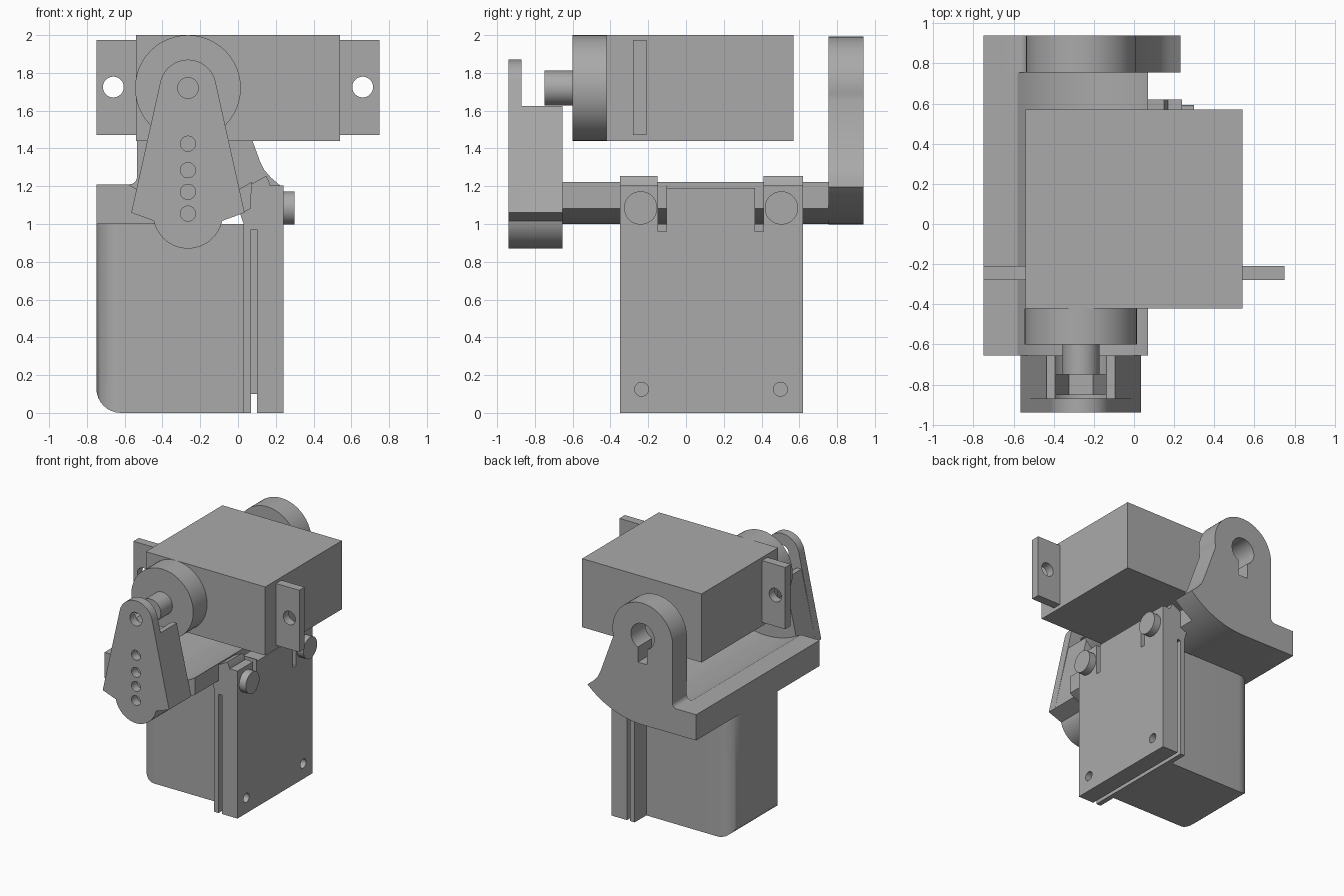
import bpy, bmesh, math
from mathutils import Vector, Matrix

if "Cube" in bpy.data.objects:
    bpy.data.objects.remove(bpy.data.objects["Cube"], do_unlink=True)

GREY = (0.40, 0.40, 0.40, 1)
mat = bpy.data.materials.new("plain_grey")
mat.use_nodes = True
mat.diffuse_color = GREY
mat.node_tree.nodes["Principled BSDF"].inputs["Base Color"].default_value = GREY

AX, AZ = -0.265, 1.72   # tilt axis, parallel to y


def make(name, bm):
    bmesh.ops.recalc_face_normals(bm, faces=bm.faces)
    me = bpy.data.meshes.new(name)
    bm.to_mesh(me)
    bm.free()
    me.materials.append(mat)
    ob = bpy.data.objects.new(name, me)
    bpy.context.collection.objects.link(ob)
    return ob


def box(name, x, y, z):
    bm = bmesh.new()
    bmesh.ops.create_cube(bm, size=1)
    for v in bm.verts:
        v.co = [r[0] + (c + 0.5) * (r[1] - r[0]) for c, r in zip(v.co, (x, y, z))]
    return make(name, bm)


def prism(name, pts, y0, y1):
    """Extrude an x-z outline along y."""
    bm = bmesh.new()
    face = bm.faces.new([bm.verts.new((x, y0, z)) for x, z in pts])
    new = bmesh.ops.extrude_face_region(bm, geom=[face])["geom"]
    bmesh.ops.translate(bm, vec=(0, y1 - y0, 0),
                        verts=[g for g in new if isinstance(g, bmesh.types.BMVert)])
    return make(name, bm)


def rod(name, axis, a, b, u, v, r):
    """Cylinder along x or y from a to b, centred on the other two coordinates."""
    bm = bmesh.new()
    rot = Matrix.Rotation(math.pi / 2, 4, "Y" if axis == "x" else "X")
    bmesh.ops.create_cone(bm, cap_ends=True, segments=48, radius1=r, radius2=r,
                          depth=b - a, matrix=rot)
    m = (a + b) / 2
    bmesh.ops.translate(bm, verts=bm.verts, vec=(m, u, v) if axis == "x" else (u, m, v))
    return make(name, bm)


def arc(cx, cz, r, a0, a1, n=24):
    angles = [math.radians(a0 + (a1 - a0) * i / n) for i in range(n + 1)]
    return [(cx + r * math.cos(t), cz + r * math.sin(t)) for t in angles]


def bake(ob):
    bpy.context.view_layer.update()
    dg = bpy.context.evaluated_depsgraph_get()
    me = bpy.data.meshes.new_from_object(ob.evaluated_get(dg))
    ob.modifiers.clear()
    ob.data = me


def cut(ob, *cutters):
    for c in cutters:
        mod = ob.modifiers.new("cut", "BOOLEAN")
        mod.solver = "EXACT"
        mod.object = c
        bake(ob)
        bpy.data.objects.remove(c, do_unlink=True)
    return ob


# Upper servo: case, ears, gear boss and shaft
box("servo_case", (-0.54, 0.54), (-0.42, 0.57), (1.44, 2.0))
for side, s in (("right", -1), ("left", 1)):
    ear = box(side + "_servo_ear", sorted((s * 0.53, s * 0.75)), (-0.28, -0.21), (1.47, 1.975))
    cut(ear, rod("cutter", "y", -0.4, -0.1, s * 0.66, 1.725, 0.055))
rod("gear_boss", "y", -0.6, -0.42, AX, AZ, 0.28)
rod("servo_shaft", "y", -0.75, -0.6, AX, AZ, 0.092)

# Front arm: tapered face plate with screw holes
foot = arc(AX, 1.055, 0.185, 192, 348)
outline = arc(AX, AZ, 0.15, 10, 170) + [(-0.565, 1.06)] + foot + [(0.035, 1.06)]
arm = prism("front_arm_plate", outline, -0.94, -0.87)
cut(arm, rod("cutter", "y", -1, -0.8, AX, AZ, 0.055))
for z in (1.425, 1.285, 1.17, 1.055):
    cut(arm, rod("cutter", "y", -1, -0.8, AX, z, 0.04))

# Front arm: thick lower part with shaft saddle and horn pocket
low = [(-0.565, 1.06)] + foot + [(0.035, 1.06), (-0.095, 1.625), (-0.435, 1.625)]
block = prism("front_arm_block", low, -0.87, -0.655)
cut(block, rod("cutter", "y", -0.88, -0.6, AX, AZ, 0.16),
    prism("cutter", [(AX - 0.135, 1.7), (AX - 0.06, 1.1), (AX + 0.06, 1.1), (AX + 0.135, 1.7)],
          -0.85, -0.75))

# Cradle floor, hollowed and rounded about the tilt axis
floor = ([(-0.75, 1.0)] + arc(AX, AZ, 0.72, 270, 297.7) +
         arc(AX, AZ, 0.6, 304, 238.2) + [(-0.75, 1.21)])
prism("cradle_floor", floor, -0.655, 0.755)

# Rear arm with sector-shaped foot and keyhole
rear = ([(-0.75, 1.0)] + arc(AX, AZ, 0.722, 270, 313.5) +
        [(0.175, 1.245), (0.14, 1.285), (0.115, 1.335)] +
        arc(AX, AZ, 0.272, -14, 180) + arc(-0.575, 1.25, 0.04, 0, -90, 8) + [(-0.75, 1.21)])
cut(prism("rear_arm", rear, 0.755, 0.94),
    rod("cutter", "y", 0.7, 1, AX, AZ, 0.105),
    box("cutter", (AX - 0.042, AX + 0.042), (0.7, 1), (1.5, 1.7)))

# Lower housing with rounded outer edges
house = box("lower_housing", (-0.75, 0.035), (-0.2, 0.47), (0, 1.0))
bm = bmesh.new()
bm.from_mesh(house.data)
edges = [e for e in bm.edges
         if all(v.co.x < -0.7 for v in e.verts) and any(v.co.z < 0.1 for v in e.verts)]
bmesh.ops.bevel(bm, geom=edges, offset=0.13, segments=8, profile=0.5, affect="EDGES")
bm.to_mesh(house.data)
bm.free()

# Mounting plates: thin inner sheet, spacer and thick outer plate
box("inner_sheet", (0.03, 0.07), (-0.35, 0.62), (0, 1.0))
box("plate_spacer", (0.06, 0.11), (-0.05, 0.32), (0.1, 1.15))
outer = box("outer_plate", (0.1, 0.24), (-0.35, 0.62), (0, 1.205))
cut(outer, box("cutter", (0.05, 0.3), (-0.1, 0.365), (1.19, 1.3)))
for y in (-0.125, 0.387):
    cut(outer, box("cutter", (0.05, 0.3), (y - 0.022, y + 0.022), (0.96, 1.3)))
for y in (-0.235, 0.5):
    cut(outer, rod("cutter", "x", 0.15, 0.3, y, 0.125, 0.037))

# Clamp blocks and thumb screws
clamp = [(0.01, 1.06), (0.01, 1.18), (0.15, 1.255), (0.17, 1.21), (0.17, 0.97), (0.04, 0.97)]
for side, y0, y1, ys in (("front", -0.35, -0.15, -0.24), ("rear", 0.41, 0.62, 0.505)):
    prism(side + "_clamp", clamp, y0, y1)
    rod(side + "_thumb_screw", "x", 0.16, 0.3, ys, 1.085, 0.088)

# Smooth curved walls, keep corners sharp
for ob in bpy.context.collection.objects:
    if ob.type == "MESH":
        ob.select_set(True)
        bpy.context.view_layer.objects.active = ob
bpy.ops.object.shade_smooth_by_angle(angle=math.radians(30))
